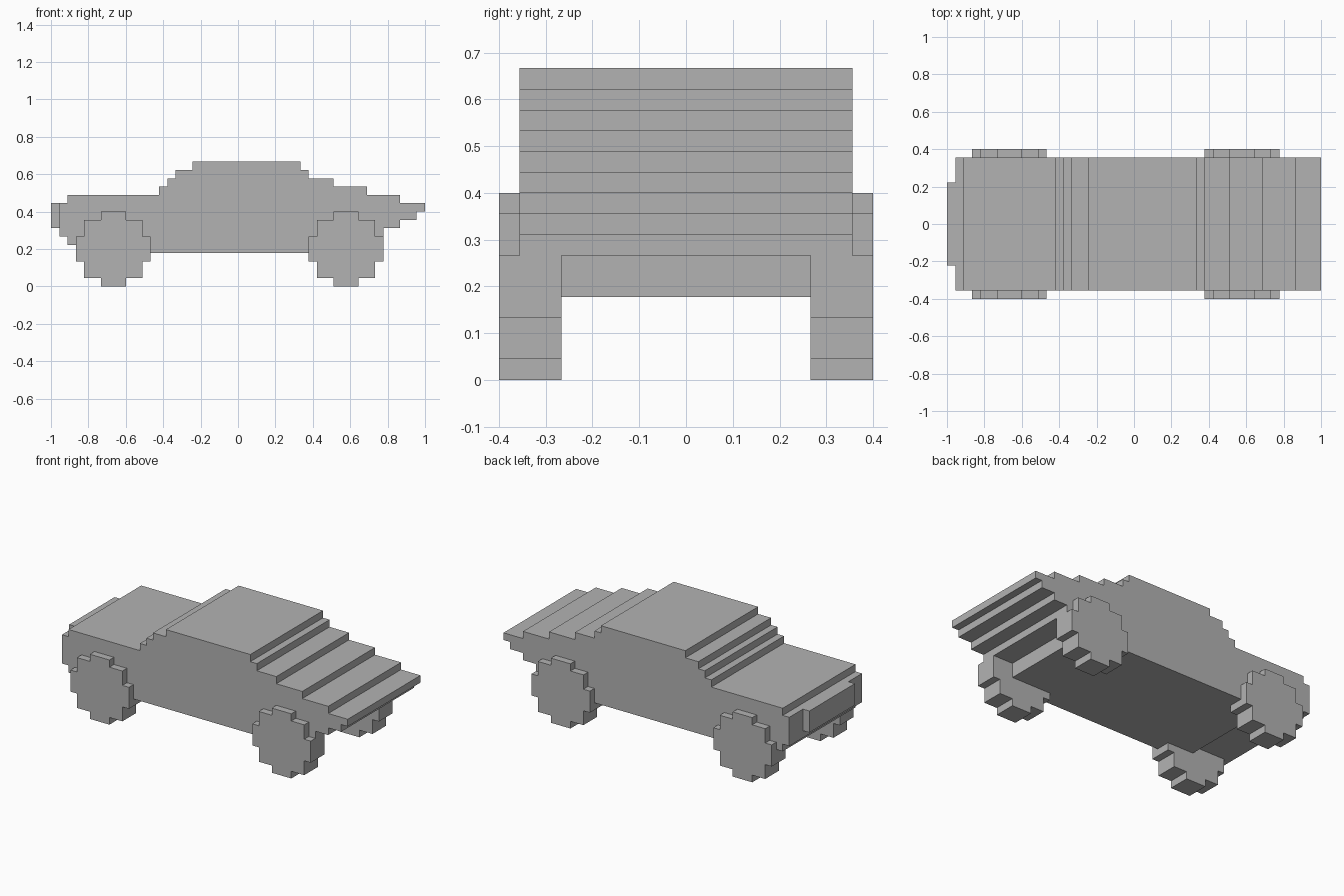
import bpy, bmesh

cube = bpy.data.objects.get("Cube")
if cube:
    bpy.data.objects.remove(cube)

U = 2 / 45          # one grid cell

grey = bpy.data.materials.new("plain_grey")
grey.use_nodes = True
colour = (0.45, 0.45, 0.45, 1)
grey.diffuse_color = colour
grey.node_tree.nodes["Principled BSDF"].inputs["Base Color"].default_value = colour


def stairs(start, runs):
    """Corner points of a stepped line; runs are (end column, height)."""
    points, x = [], start
    for end, z in runs:
        points += [(x, z), (end, z)]
        x = end
    return points


def stepped_prism(name, start, top, bottom, y0, y1):
    """Extrude the outline between two stepped lines along y."""
    outline = stairs(start, bottom) + stairs(start, top)[::-1]
    bm = bmesh.new()
    face = bm.faces.new([bm.verts.new(((x - 22.5) * U, y0 * U, z * U)) for x, z in outline])
    extruded = bmesh.ops.extrude_face_region(bm, geom=[face])["geom"]
    moved = [v for v in extruded if isinstance(v, bmesh.types.BMVert)]
    bmesh.ops.translate(bm, verts=moved, vec=(0, (y1 - y0) * U, 0))
    bmesh.ops.recalc_face_normals(bm, faces=bm.faces)
    mesh = bpy.data.meshes.new(name)
    bm.to_mesh(mesh)
    bm.free()
    mesh.materials.append(grey)
    obj = bpy.data.objects.new(name, mesh)
    bpy.context.collection.objects.link(obj)
    return obj


# Body: rear deck, cabin and stepped bonnet above, stepped underside below
body_top = [(2, 10), (13, 11), (14, 12), (15, 13), (17, 14), (30, 15),
            (31, 14), (34, 13), (38, 12), (42, 11), (45, 10)]
body_bottom = [(2, 6), (8, 5), (37, 4), (40, 6), (42, 7), (44, 8), (45, 9)]
stepped_prism("car_body", 1, body_top, body_bottom, -8, 8)

# Bumper block on the tail
stepped_prism("tail_block", 0, [(1, 10)], [(1, 7)], -5, 5)

# Four stepped wheels
wheel_top = [(1, 6), (3, 8), (6, 9), (8, 8), (9, 6)]
wheel_bottom = [(end, 9 - z) for end, z in wheel_top]
for place, col in (("tail", 3), ("nose", 31)):
    for side, y0 in (("near", -9), ("far", 6)):
        stepped_prism(f"{place}_wheel_{side}", col,
                      [(col + end, z) for end, z in wheel_top],
                      [(col + end, z) for end, z in wheel_bottom], y0, y0 + 3)
